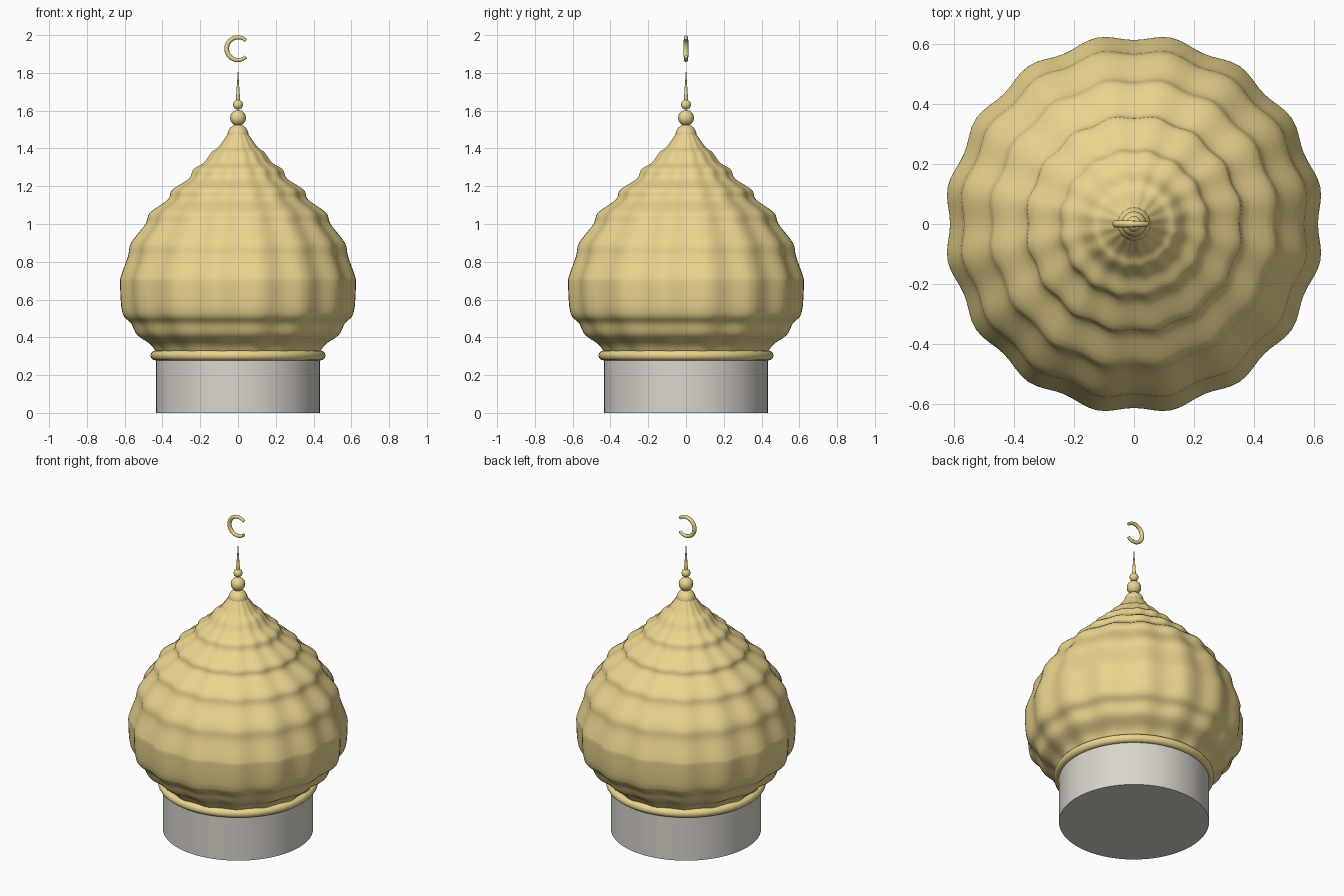
import bpy
import bmesh
from math import sin, cos, pi, tau, radians
from mathutils import Vector

default_cube = bpy.data.objects.get("Cube")
if default_cube:
    bpy.data.objects.remove(default_cube, do_unlink=True)


def make_material(name, colour, metallic, roughness):
    mat = bpy.data.materials.new(name)
    mat.use_nodes = True
    mat.diffuse_color = colour
    shader = next(n for n in mat.node_tree.nodes if n.type == "BSDF_PRINCIPLED")
    shader.inputs["Base Color"].default_value = colour
    shader.inputs["Metallic"].default_value = metallic
    shader.inputs["Roughness"].default_value = roughness
    return mat


gold = make_material("gold", (0.83, 0.66, 0.27, 1), 0.0, 0.4)
stone = make_material("stone", (0.70, 0.67, 0.61, 1), 0.0, 0.8)


def finish(obj, name, mat, angle=40):
    """Name, colour and smooth the given object."""
    obj.name = obj.data.name = name
    obj.data.materials.append(mat)
    bpy.ops.object.select_all(action="DESELECT")
    obj.select_set(True)
    bpy.context.view_layer.objects.active = obj
    bpy.ops.object.shade_smooth_by_angle(angle=radians(angle))
    return obj


def smooth_profile(points, steps):
    """Catmull-Rom curve through (radius, height) points."""
    pts = [Vector(p) for p in points]
    pts = [2 * pts[0] - pts[1]] + pts + [2 * pts[-1] - pts[-2]]
    out = []
    for a, b, c, d in zip(pts, pts[1:], pts[2:], pts[3:]):
        for i in range(steps):
            t = i / steps
            out.append(0.5 * (2 * b + (c - a) * t
                              + (2 * a - 5 * b + 4 * c - d) * t ** 2
                              + (3 * b - a - 3 * c + d) * t ** 3))
    out.append(pts[-2])
    return out


def lobed_lathe(name, profile, segments, lobes, depth, mat):
    """Revolve a profile, fluting it into lobes with valleys on the axes."""
    bm = bmesh.new()
    rings = []
    for r, z in profile:
        ring = []
        for i in range(segments):
            a = tau * i / segments
            radius = r * (1 - depth * cos(lobes * a))
            ring.append(bm.verts.new((radius * cos(a), radius * sin(a), z)))
        rings.append(ring)
    for low, high in zip(rings, rings[1:]):
        for i in range(segments):
            j = (i + 1) % segments
            bm.faces.new((low[i], low[j], high[j], high[i]))
    bm.faces.new(reversed(rings[0]))
    bm.faces.new(rings[-1])
    mesh = bpy.data.meshes.new(name)
    bm.to_mesh(mesh)
    bm.free()
    obj = bpy.data.objects.new(name, mesh)
    bpy.context.collection.objects.link(obj)
    return finish(obj, name, mat)


# Cylindrical stone drum
DRUM_HEIGHT = 0.30
bpy.ops.mesh.primitive_cylinder_add(vertices=64, radius=0.434, depth=DRUM_HEIGHT,
                                    location=(0, 0, DRUM_HEIGHT / 2))
finish(bpy.context.object, "drum", stone)

# Rounded moulding between drum and dome
bpy.ops.mesh.primitive_torus_add(major_segments=96, minor_segments=16,
                                 major_radius=0.437, minor_radius=0.026,
                                 location=(0, 0, 0.304))
finish(bpy.context.object, "base_ring", gold)

# Onion dome with stepped ripples and sixteen lobes
dome_profile = [
    (0.42, 0.29), (0.434, 0.323), (0.466, 0.365), (0.534, 0.413), (0.566, 0.474),
    (0.612, 0.53), (0.624, 0.68), (0.617, 0.73), (0.582, 0.83), (0.566, 0.90),
    (0.49, 1.00), (0.466, 1.06), (0.37, 1.13), (0.349, 1.18), (0.26, 1.24),
    (0.236, 1.29), (0.18, 1.325), (0.14, 1.38), (0.106, 1.405), (0.055, 1.475),
]
lobed_lathe("dome", smooth_profile(dome_profile, 4), 128, 16, 0.016, gold)

# Finial balls, decreasing in size
for name, radius, height in (("finial_base", 0.056, 1.472),
                             ("finial_large_ball", 0.042, 1.562),
                             ("finial_small_ball", 0.026, 1.632)):
    bpy.ops.mesh.primitive_uv_sphere_add(segments=32, ring_count=16, radius=radius,
                                         location=(0, 0, height))
    finish(bpy.context.object, name, gold, 60)

# Tapered spike
SPIKE_BOTTOM, SPIKE_TOP = 1.63, 1.81
bpy.ops.mesh.primitive_cone_add(vertices=24, radius1=0.013, radius2=0.001,
                                depth=SPIKE_TOP - SPIKE_BOTTOM,
                                location=(0, 0, (SPIKE_BOTTOM + SPIKE_TOP) / 2))
finish(bpy.context.object, "finial_spike", gold)

# Crescent: open arc swept by a round section that thins towards the tips
arc = bpy.data.curves.new("crescent", "CURVE")
arc.dimensions = "3D"
arc.bevel_depth = 0.0125
arc.bevel_resolution = 4
arc.use_fill_caps = True
COUNT = 40
spline = arc.splines.new("POLY")
spline.points.add(COUNT - 1)
for i, point in enumerate(spline.points):
    t = i / (COUNT - 1)
    a = pi / 4 + t * 1.5 * pi
    point.co = (0.06 * cos(a), 0, 1.928 + 0.06 * sin(a), 1)
    point.radius = 0.7 + 0.3 * sin(pi * t)
crescent = bpy.data.objects.new("crescent", arc)
bpy.context.collection.objects.link(crescent)
bpy.ops.object.select_all(action="DESELECT")
crescent.select_set(True)
bpy.context.view_layer.objects.active = crescent
bpy.ops.object.convert(target="MESH")
finish(bpy.context.object, "crescent", gold)
